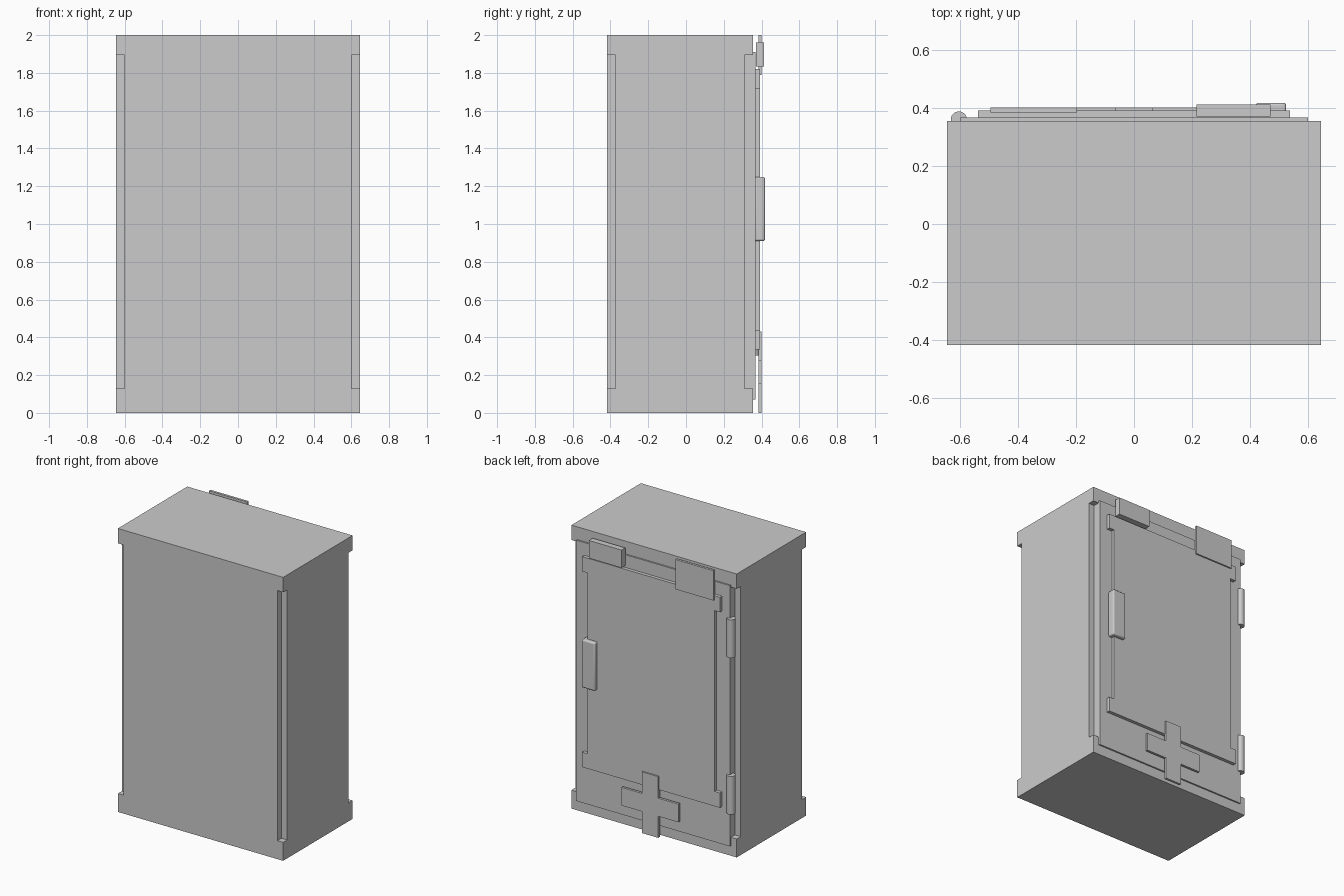
import bpy, bmesh
from mathutils import Vector

if "Cube" in bpy.data.objects:
    bpy.data.objects.remove(bpy.data.objects["Cube"])


def box(name, x, y, z, bevel=0.0):
    """Box from (min, max) ranges, with an optional rounded edge."""
    bm = bmesh.new()
    bmesh.ops.create_cube(bm, size=1)
    lo, hi = Vector((x[0], y[0], z[0])), Vector((x[1], y[1], z[1]))
    for v in bm.verts:
        v.co = (lo + hi) / 2 + v.co * (hi - lo)
    return finish(name, bm, bevel)


def plate(name, outline, y0, y1):
    """Flat plate: an (x, z) outline extruded along y."""
    bm = bmesh.new()
    face = bm.faces.new([bm.verts.new((x, y0, z)) for x, z in outline])
    ext = bmesh.ops.extrude_face_region(bm, geom=[face])["geom"]
    moved = [g for g in ext if isinstance(g, bmesh.types.BMVert)]
    bmesh.ops.translate(bm, verts=moved, vec=(0, y1 - y0, 0))
    bmesh.ops.recalc_face_normals(bm, faces=bm.faces)
    return finish(name, bm)


def finish(name, bm, bevel=0.0):
    mesh = bpy.data.meshes.new(name)
    bm.to_mesh(mesh)
    bm.free()
    ob = bpy.data.objects.new(name, mesh)
    bpy.context.collection.objects.link(ob)
    if bevel:
        mod = ob.modifiers.new("rounded_edges", 'BEVEL')
        mod.width, mod.segments = bevel, 3
    return ob


W, Y0, Y1, H = 0.645, -0.418, 0.356, 2.0   # cabinet half width, depth, height

# Cabinet body with the four vertical corners notched
body = box("cabinet_body", (-W, W), (Y0, Y1), (0, H))
n = 0.045
for sx in (-1, 1):
    for yc in (Y0, Y1):
        xc = sx * W
        cutter = box("corner_cutter", (xc - n, xc + n), (yc - n, yc + n), (0.13, 1.895))
        cutter.hide_render = True
        cutter.hide_set(True)
        mod = body.modifiers.new("corner_notch", 'BOOLEAN')
        mod.operation, mod.solver, mod.object = 'DIFFERENCE', 'EXACT', cutter

# Apply the notches and discard the cutters
bpy.context.view_layer.objects.active = body
body.select_set(True)
for mod in list(body.modifiers):
    cutter = mod.object
    bpy.ops.object.modifier_apply(modifier=mod.name)
    bpy.data.objects.remove(cutter)

# Door slab
box("door", (-0.60, 0.60), (Y1 - 0.005, 0.367), (0.07, 1.91))

# Raised door panel, slightly narrower between its end strips
wide, slim = 0.538, 0.497
half = [(wide, 0.335), (wide, 0.44), (slim, 0.44), (slim, 1.715), (wide, 1.715), (wide, 1.82)]
plate("door_panel", half + [(-x, z) for x, z in reversed(half)], 0.362, 0.391)

# Cross emblem at the bottom of the door
a, b, zc = 0.064, 0.222, 0.216
cross = [(a, zc - a), (b, zc - a), (b, zc + a), (a, zc + a), (a, 0.432),
         (-a, 0.432), (-a, zc + a), (-b, zc + a), (-b, zc - a), (-a, zc - a), (-a, 0), (a, 0)]
plate("cross_emblem", cross, 0.384, 0.401)

# Label plates at the top of the door
box("small_label", (0.215, 0.47), (0.37, 0.412), (1.835, 1.96))
box("large_label", (-0.495, -0.197), (0.384, 0.401), (1.79, 2.0))

# Door handle
handle = box("door_handle", (0.42, 0.525), (0.362, 0.418), (0.91, 1.25), bevel=0.01)

# Hinge barrels
hinges = []
for name, zc in (("lower_hinge", 0.44), ("upper_hinge", 1.545)):
    bpy.ops.mesh.primitive_cylinder_add(vertices=24, radius=0.028, depth=0.27,
                                        location=(-0.604, 0.36, zc))
    hinge = bpy.context.object
    hinge.name = name
    hinges.append(hinge)

# Smooth shading on the rounded parts
bpy.ops.object.select_all(action='DESELECT')
for ob in hinges + [handle]:
    ob.select_set(True)
bpy.context.view_layer.objects.active = handle
bpy.ops.object.shade_smooth_by_angle()
